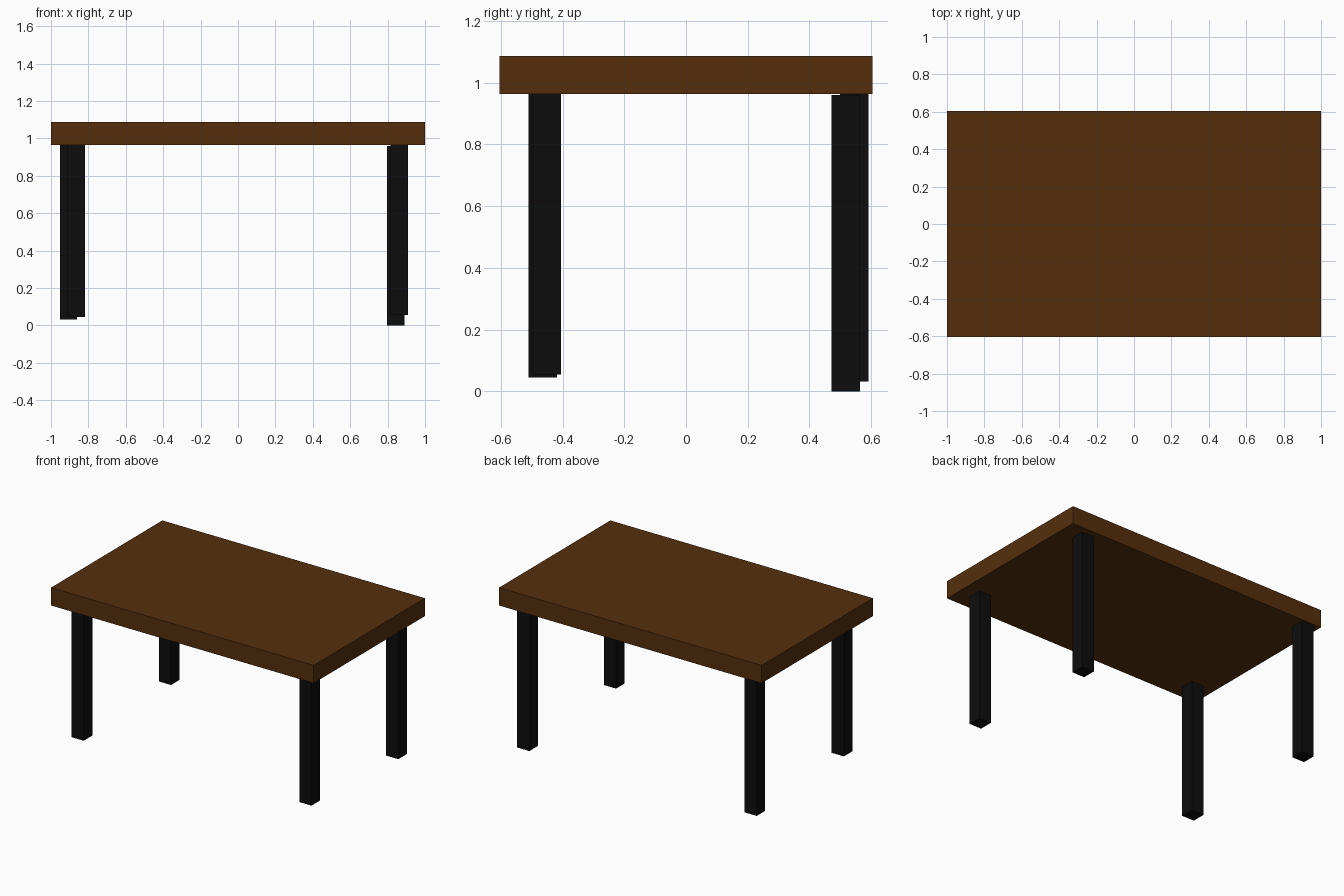
import bpy

if "Cube" in bpy.data.objects:
    bpy.data.objects.remove(bpy.data.objects["Cube"])


def material(name, color):
    mat = bpy.data.materials.new(name)
    mat.diffuse_color = (*color, 1)
    mat.use_nodes = True
    mat.node_tree.nodes["Principled BSDF"].inputs["Base Color"].default_value = mat.diffuse_color
    return mat


def box(name, center, size, mat):
    bpy.ops.mesh.primitive_cube_add(size=1, location=center)
    ob = bpy.context.object
    ob.name = name
    ob.scale = size
    bpy.ops.object.transform_apply(location=False, rotation=False, scale=True)
    ob.data.materials.append(mat)
    return ob


wood = material("brown_wood", (0.09, 0.028, 0.004))
black = material("black_paint", (0.004, 0.004, 0.004))

# Table top slab
box("table_top", (0, 0, 1.025), (2.0, 1.21, 0.123), wood)

# Four slightly uneven legs, the longer-set ones sunk into the slab
LEG_WIDTH, LEG_LENGTH = 0.093, 0.96
legs = {
    "front_left_leg": (-0.864, -0.464, 0.045),
    "front_right_leg": (0.862, -0.451, 0.055),
    "back_left_leg": (-0.906, 0.545, 0.032),
    "back_right_leg": (0.844, 0.518, 0.0),
}
for name, (x, y, foot) in legs.items():
    box(name, (x, y, foot + LEG_LENGTH / 2), (LEG_WIDTH, LEG_WIDTH, LEG_LENGTH), black)
